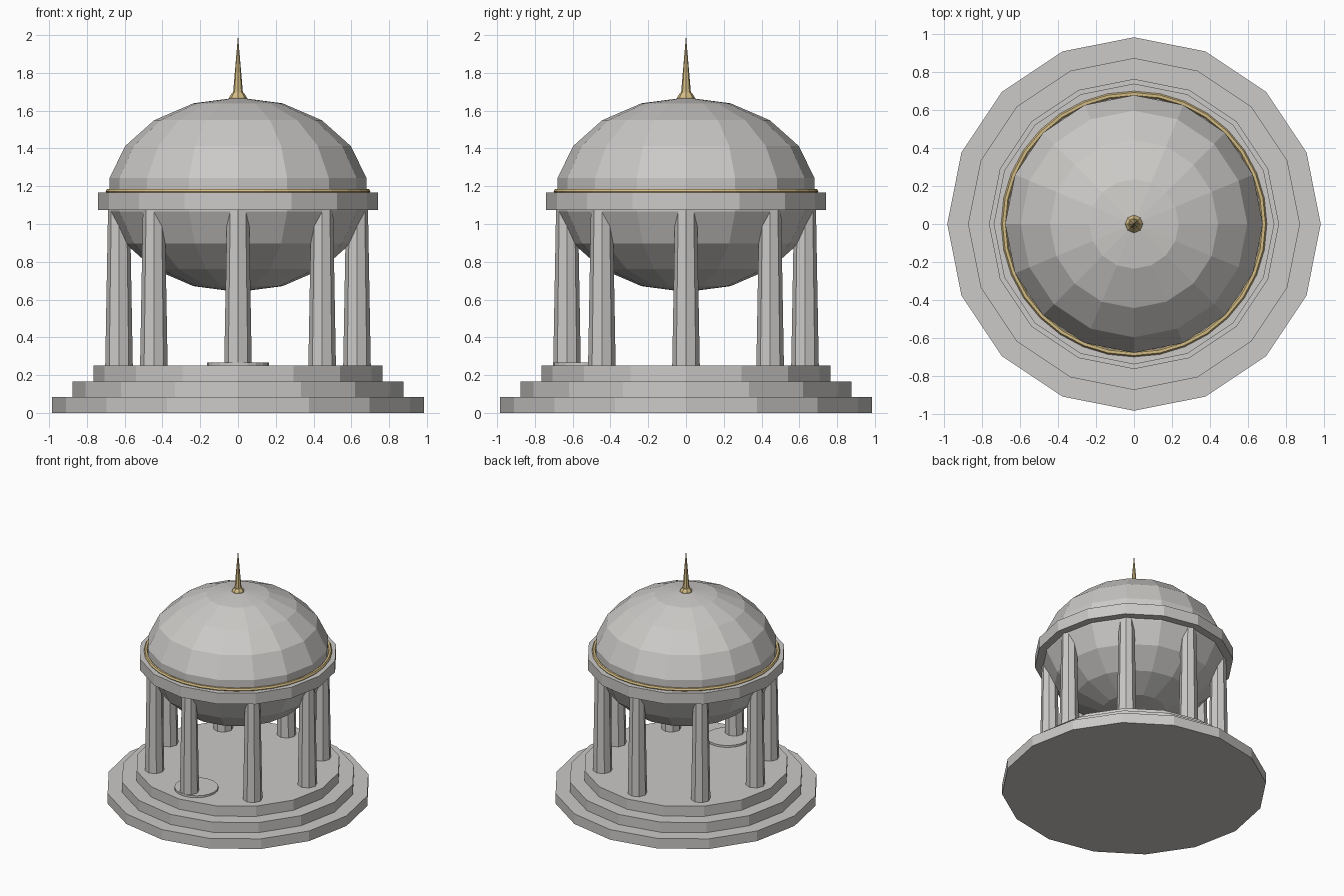
import bpy, bmesh, math

if "Cube" in bpy.data.objects:
    bpy.data.objects.remove(bpy.data.objects["Cube"])

def mat(name, rgb):
    m = bpy.data.materials.new(name)
    m.diffuse_color = (*rgb, 1)
    m.use_nodes = True
    m.node_tree.nodes["Principled BSDF"].inputs["Base Color"].default_value = m.diffuse_color
    return m

STONE = mat("pale stone", (0.60, 0.587, 0.57))
GOLD = mat("soft gold", (0.65, 0.50, 0.23))

def lathe(name, profile, sides, material, loc=(0, 0, 0), closed=False):
    """Revolve (radius, z) points around z; a zero radius becomes a pole."""
    bm = bmesh.new()
    rings = []
    for r, z in profile:
        if r == 0:
            rings.append([bm.verts.new((0, 0, z))] * sides)
        else:
            rings.append([bm.verts.new((r * math.cos(2 * math.pi * i / sides),
                                        r * math.sin(2 * math.pi * i / sides), z))
                          for i in range(sides)])
    pairs = list(zip(rings, rings[1:]))
    if closed:
        pairs.append((rings[-1], rings[0]))
    for a, b in pairs:
        for i in range(sides):
            j = (i + 1) % sides
            bm.faces.new(list(dict.fromkeys((a[i], a[j], b[j], b[i]))))
    if not closed:
        # cap open ends
        for ring in (rings[0], rings[-1]):
            if ring[0] is not ring[1]:
                bm.faces.new(ring)
    bmesh.ops.recalc_face_normals(bm, faces=bm.faces[:])
    me = bpy.data.meshes.new(name)
    bm.to_mesh(me)
    bm.free()
    me.materials.append(material)
    ob = bpy.data.objects.new(name, me)
    ob.location = loc
    bpy.context.collection.objects.link(ob)
    return ob

# stepped base
for i, (r, z0, z1) in enumerate([(0.985, 0, 0.083), (0.875, 0.083, 0.166), (0.765, 0.166, 0.25)]):
    lathe(f"base_step_{i + 1}", [(r, z0), (r, z1)], 16, STONE)

# tapered columns
for i in range(8):
    a = i * math.pi / 4
    lathe(f"column_{i + 1}", [(0.073, 0.25), (0.058, 1.08)], 8, STONE,
          (0.63 * math.cos(a), 0.63 * math.sin(a), 0))

# round slab at the entrance
lathe("entrance_slab", [(0.163, 0.245), (0.163, 0.266)], 20, STONE, (0, -0.54, 0))

# ring beam on the columns
lathe("ring_beam", [(0.74, 1.075), (0.74, 1.166)], 16, STONE)

# flattened full-sphere dome, nine bands
dome = [(0.69 * math.cos(math.radians(t)), 1.155 + 0.515 * math.sin(math.radians(t)))
        for t in range(-70, 71, 20)]
lathe("dome", [(0, 0.64)] + dome + [(0, 1.67)], 16, STONE)

# gold trim ring
trim = [(0.686 + 0.015 * math.cos(k * math.pi / 3), 1.173 + 0.015 * math.sin(k * math.pi / 3))
        for k in range(6)]
lathe("gold_trim", trim, 32, GOLD, closed=True)

# finial
lathe("finial", [(0.048, 1.655), (0.046, 1.673), (0.030, 1.695), (0.026, 1.695), (0, 2.0)], 8, GOLD)
